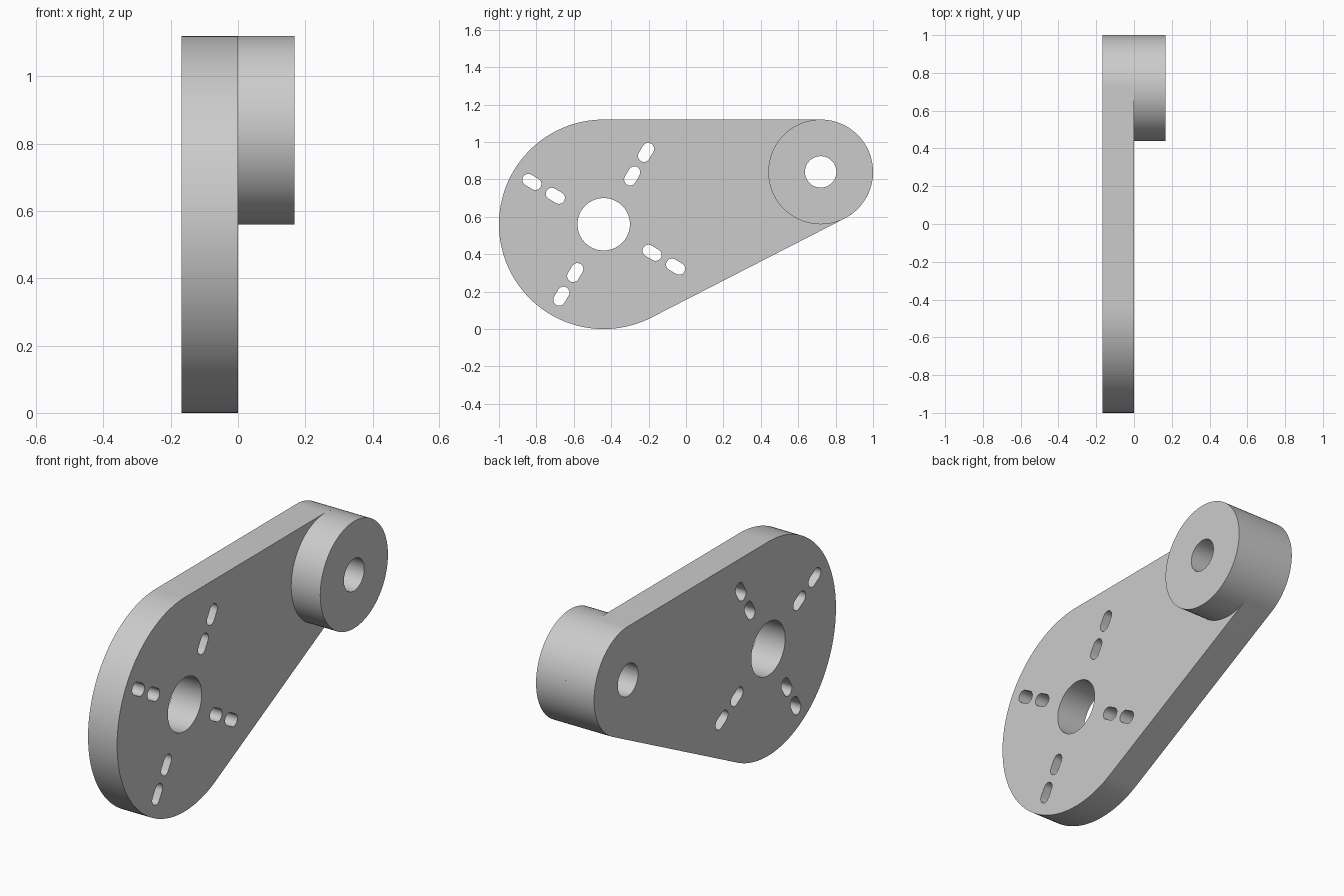
import bpy
import bmesh
from math import acos, atan2, cos, sin, pi, radians, hypot
from mathutils import Matrix

default = bpy.data.objects.get("Cube")
if default:
    bpy.data.objects.remove(default, do_unlink=True)

THICK = 0.168
HUB, HUB_R, HUB_HOLE = (-0.44, 0.56), 0.56, 0.14
PIN, PIN_R, PIN_HOLE = (0.72, 0.84), 0.28, 0.084

grey = bpy.data.materials.new("plain grey")
grey.use_nodes = True
colour = (0.6, 0.6, 0.6, 1)
grey.diffuse_color = colour
grey.node_tree.nodes["Principled BSDF"].inputs["Base Color"].default_value = colour


def arc(centre, radius, start, end, steps):
    """Points along an arc, both ends included."""
    angles = [start + (end - start) * i / steps for i in range(steps + 1)]
    return [(centre[0] + radius * cos(a), centre[1] + radius * sin(a)) for a in angles]


def circle(centre, radius, steps=96):
    return arc(centre, radius, 0, 2 * pi, steps)[:-1]


def slot(centre, angle, half_length, radius):
    """Rounded slot pointing along the given angle."""
    dx, dy = half_length * cos(angle), half_length * sin(angle)
    outer = (centre[0] + dx, centre[1] + dy)
    inner = (centre[0] - dx, centre[1] - dy)
    return (arc(outer, radius, angle - pi / 2, angle + pi / 2, 16)
            + arc(inner, radius, angle + pi / 2, angle + 3 * pi / 2, 16))


def extruded(name, outlines, x_middle):
    """Fill the outlines in the YZ plane, inner ones as holes, and thicken along X."""
    curve = bpy.data.curves.new(name + "_profile", "CURVE")
    curve.dimensions = "2D"
    curve.fill_mode = "BOTH"
    curve.extrude = THICK / 2
    for points in outlines:
        spline = curve.splines.new("POLY")
        spline.points.add(len(points) - 1)
        for point, (y, z) in zip(spline.points, points):
            point.co = (y, z, 0, 1)
        spline.use_cyclic_u = True
    helper = bpy.data.objects.new(name + "_profile", curve)
    bpy.context.collection.objects.link(helper)
    bpy.context.view_layer.update()
    mesh = bpy.data.meshes.new_from_object(
        helper.evaluated_get(bpy.context.evaluated_depsgraph_get()))
    bpy.data.objects.remove(helper, do_unlink=True)

    # Turn the profile upright and weld the caps to the walls
    bm = bmesh.new()
    bm.from_mesh(mesh)
    bmesh.ops.remove_doubles(bm, verts=bm.verts, dist=0.0001)
    upright = Matrix(((0, 0, 1, x_middle), (1, 0, 0, 0), (0, 1, 0, 0), (0, 0, 0, 1)))
    bm.transform(upright)
    bmesh.ops.recalc_face_normals(bm, faces=bm.faces)
    bm.to_mesh(mesh)
    bm.free()
    mesh.name = name
    mesh.materials.clear()
    mesh.materials.append(grey)
    obj = bpy.data.objects.new(name, mesh)
    bpy.context.collection.objects.link(obj)
    bpy.ops.object.select_all(action="DESELECT")
    obj.select_set(True)
    bpy.context.view_layer.objects.active = obj
    bpy.ops.object.shade_smooth_by_angle(angle=radians(30))
    return obj


# Arm outline: two arcs joined by their common tangents
dy, dz = PIN[0] - HUB[0], PIN[1] - HUB[1]
axis = atan2(dz, dy)
spread = acos((HUB_R - PIN_R) / hypot(dy, dz))
outline = (arc(PIN, PIN_R, axis - spread, axis + spread, 48)
           + arc(HUB, HUB_R, axis + spread, axis - spread + 2 * pi, 80))

# Two slots on each of four spokes around the hub hole
slots = []
for spoke in range(4):
    angle = radians(59.5) + spoke * pi / 2
    for reach in (0.30, 0.446):
        centre = (HUB[0] + reach * cos(angle), HUB[1] + reach * sin(angle))
        slots.append(slot(centre, angle, 0.022, 0.032))

pin_hole = circle(PIN, PIN_HOLE)
extruded("arm_plate", [outline, circle(HUB, HUB_HOLE), pin_hole] + slots, -THICK / 2)
extruded("round_boss", [circle(PIN, PIN_R), pin_hole], THICK / 2)
